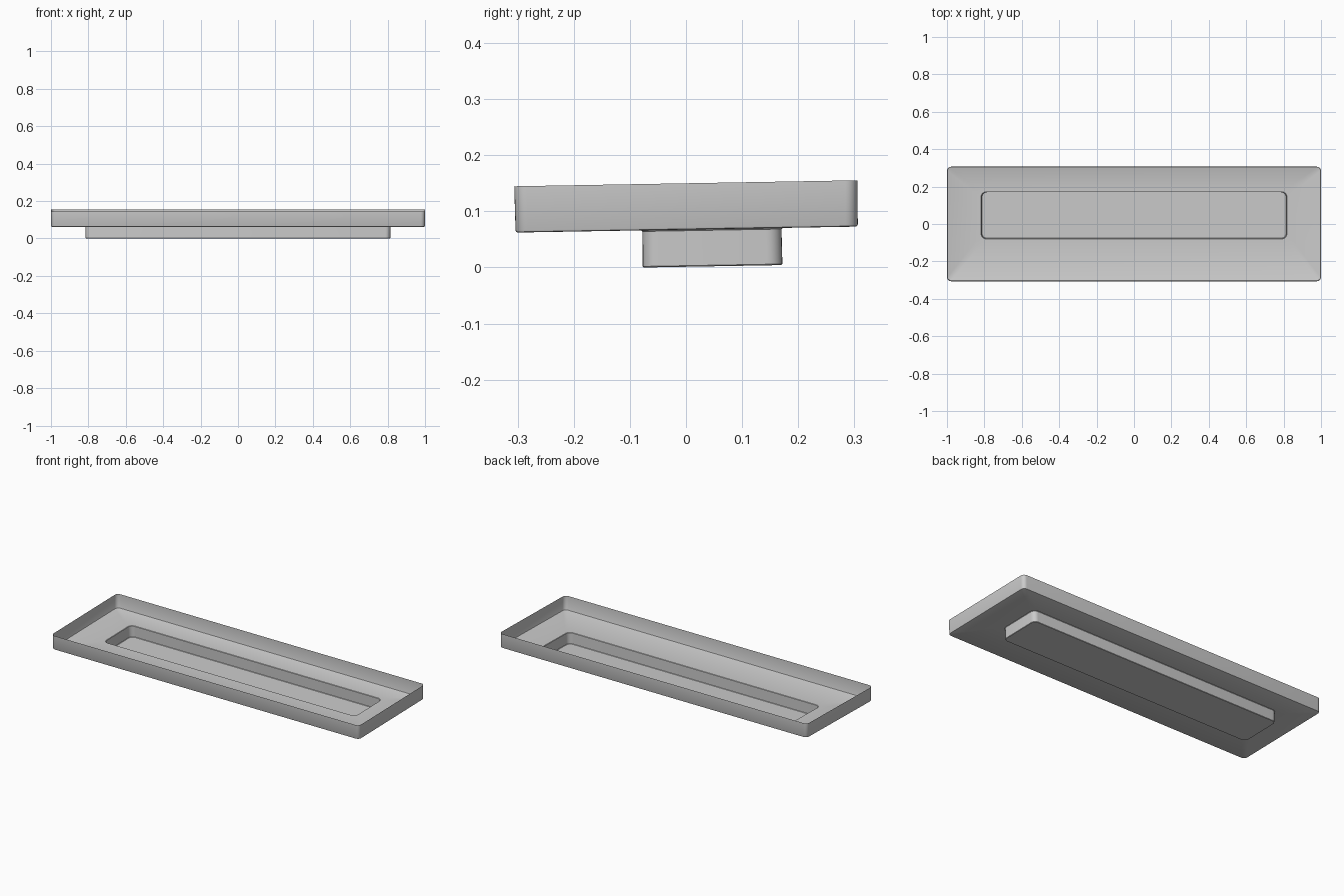
import bpy, bmesh, math
from mathutils import Matrix

if "Cube" in bpy.data.objects:
    bpy.data.objects.remove(bpy.data.objects["Cube"])


def ring(bm, hx, hy, r, z, cy=0.0, seg=6):
    """Loop of vertices around a rounded rectangle."""
    verts = []
    for sx, sy, start in ((1, 1, 0), (-1, 1, 90), (-1, -1, 180), (1, -1, 270)):
        for i in range(seg + 1):
            a = math.radians(start + 90 * i / seg)
            verts.append(bm.verts.new((sx * (hx - r) + r * math.cos(a),
                                       cy + sy * (hy - r) + r * math.sin(a), z)))
    return verts


def bridge(bm, a, b):
    n = len(a)
    for i in range(n):
        j = (i + 1) % n
        bm.faces.new((a[i], a[j], b[j], b[i]))


bm = bmesh.new()
RIM, FLOOR, BASE, CY = 0.150, 0.0675, 0.0013, 0.045

# Thin sheet from the rim, down the walls, across the floor and into the trough
rings = [
    ring(bm, 1.0, 0.306, 0.022, RIM),
    ring(bm, 0.999, 0.305, 0.022, FLOOR + 0.004),
    ring(bm, 0.9978, 0.3038, 0.021, FLOOR + 0.0012),
    ring(bm, 0.995, 0.301, 0.019, FLOOR),
    ring(bm, 0.818, 0.126, 0.028, FLOOR, CY),
    ring(bm, 0.816, 0.124, 0.027, FLOOR - 0.002, CY),
    ring(bm, 0.814, 0.1245, 0.027, BASE + 0.002, CY),
    ring(bm, 0.812, 0.1225, 0.025, BASE, CY),
]
for a, b in zip(rings, rings[1:]):
    bridge(bm, a, b)
bm.faces.new(rings[-1])

# Slight tilt towards the front, like the drainage fall of a tray
bm.transform(Matrix.Rotation(math.radians(1.0), 4, 'X'))
low = min(v.co.z for v in bm.verts)
mid = (min(v.co.y for v in bm.verts) + max(v.co.y for v in bm.verts)) / 2
bm.transform(Matrix.Translation((0, -mid, -low)))
bmesh.ops.recalc_face_normals(bm, faces=bm.faces)
if max(bm.faces, key=lambda f: f.calc_area()).normal.z < 0:
    bmesh.ops.reverse_faces(bm, faces=bm.faces)

mesh = bpy.data.meshes.new("tray")
bm.to_mesh(mesh)
bm.free()
tray = bpy.data.objects.new("tray", mesh)
bpy.context.collection.objects.link(tray)
bpy.context.view_layer.objects.active = tray
tray.select_set(True)
bpy.ops.object.shade_smooth_by_angle(angle=math.radians(30))
